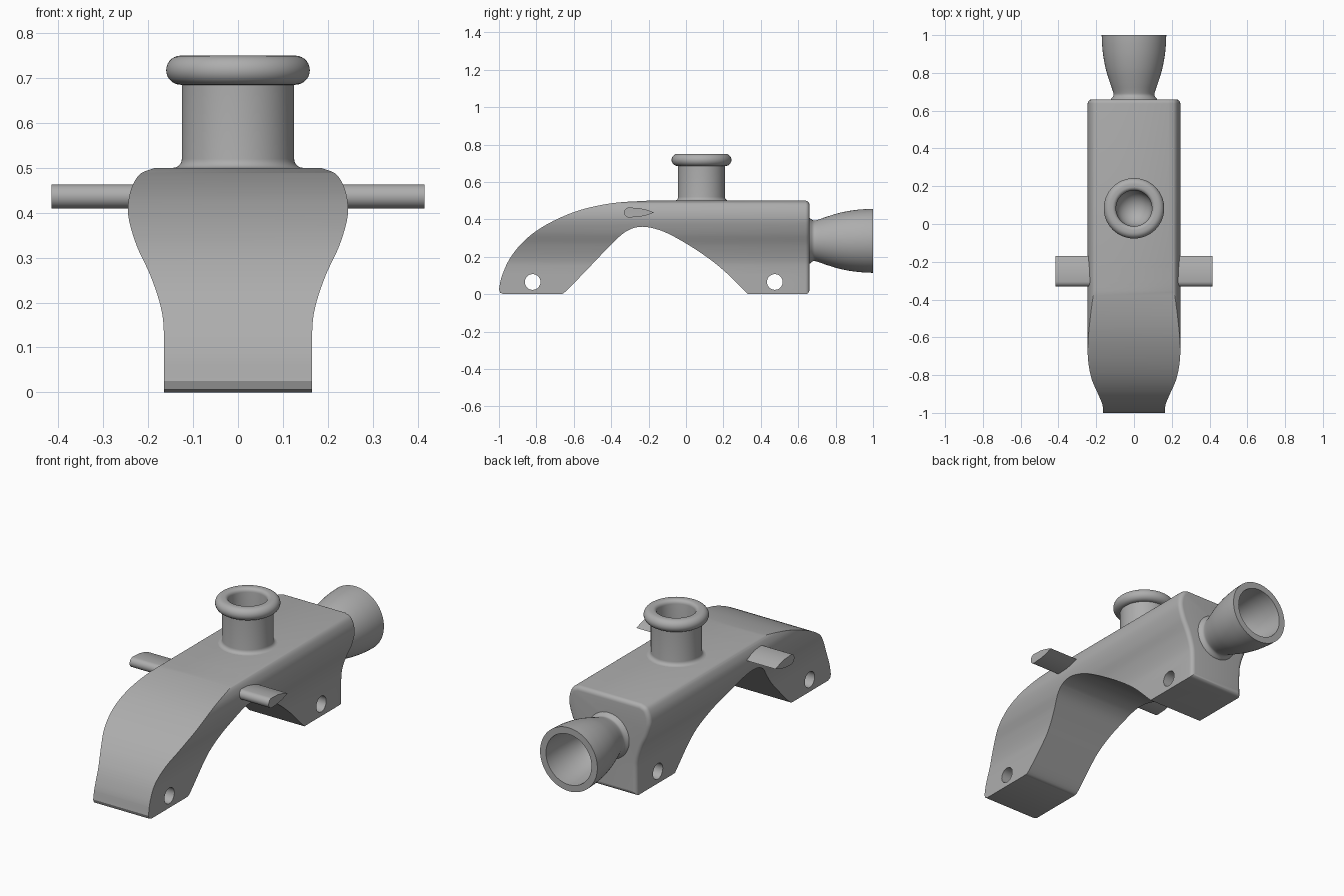
import bpy, bmesh, math
from mathutils import Matrix, Vector

if "Cube" in bpy.data.objects:
    bpy.data.objects.remove(bpy.data.objects["Cube"])

GREY = (0.42, 0.42, 0.42, 1)
mat = bpy.data.materials.new("plain grey")
mat.use_nodes = True
mat.diffuse_color = GREY
mat.node_tree.nodes["Principled BSDF"].inputs["Base Color"].default_value = GREY


def make(name, bm):
    bmesh.ops.recalc_face_normals(bm, faces=bm.faces)
    me = bpy.data.meshes.new(name)
    bm.to_mesh(me)
    bm.free()
    ob = bpy.data.objects.new(name, me)
    me.materials.append(mat)
    bpy.context.collection.objects.link(ob)
    return ob


def spline(pts, steps=6):
    """Smooth open curve through the points."""
    p = [Vector(q) for q in pts]
    p = [2 * p[0] - p[1]] + p + [2 * p[-1] - p[-2]]
    out = []
    for a, b, c, d in zip(p, p[1:], p[2:], p[3:]):
        for i in range(steps):
            t = i / steps
            out.append((2 * b + (c - a) * t + (2 * a - 5 * b + 4 * c - d) * t**2
                        + (3 * b - a - 3 * c + d) * t**3) / 2)
    return out + [p[-2]]


def prism(pts, place, depth):
    """Extrude a closed outline; place(u, v) gives its first end."""
    bm = bmesh.new()
    face = bm.faces.new([bm.verts.new(place(*q)) for q in pts])
    ext = bmesh.ops.extrude_face_region(bm, geom=[face])["geom"]
    cap = [g for g in ext if isinstance(g, bmesh.types.BMFace)][0]
    bmesh.ops.translate(bm, vec=depth, verts=cap.verts[:])
    return bm, cap


def lathe(name, pts, matrix, n=64):
    """Spin a (radius, height) profile whose last point lies on the axis."""
    bm = bmesh.new()
    rings = [[bm.verts.new((r * math.cos(math.tau * i / n), r * math.sin(math.tau * i / n), z))
              for i in range(n)] for r, z in pts[:-1]]
    for a, b in zip(rings, rings[1:]):
        for i in range(n):
            bm.faces.new((a[i], a[i - 1], b[i - 1], b[i]))
    tip = bm.verts.new((0, 0, pts[-1][1]))
    for i in range(n):
        bm.faces.new((rings[-1][i], rings[-1][i - 1], tip))
    bm.faces.new(rings[0])
    bm.transform(matrix)
    return make(name, bm)


def arc(cx, cy, r, a0, a1, n=10):
    return [(cx + r * math.cos(math.radians(a0 + (a1 - a0) * i / n)),
             cy + r * math.sin(math.radians(a0 + (a1 - a0) * i / n))) for i in range(n + 1)]


def boolean(ob, cutter, op):
    m = ob.modifiers.new(op, 'BOOLEAN')
    m.operation, m.solver, m.object = op, 'EXACT', cutter
    bpy.context.view_layer.objects.active = ob
    bpy.ops.object.modifier_apply(modifier=m.name)
    bpy.data.objects.remove(cutter)


# Body: waisted cross-section run front to back, with a rounded rear end
half = spline([(0.165, 0), (0.165, 0.13), (0.172, 0.19), (0.195, 0.26), (0.225, 0.325),
               (0.243, 0.385), (0.244, 0.425), (0.235, 0.46), (0.217, 0.487), (0.185, 0.5)])
outline = half + [Vector((-v.x, v.y)) for v in reversed(half)]
bm, cap = prism(outline, lambda u, v: (u, -1.1, v), (0, 1.76, 0))
bmesh.ops.bevel(bm, geom=list(cap.edges), offset=0.035, segments=5, profile=0.5,
                affect='EDGES', clamp_overlap=True)
body = make("body", bm)

# Arched side profile
back = spline([(-1, 0.025), (-0.985, 0.095), (-0.945, 0.185), (-0.88, 0.27), (-0.79, 0.345),
               (-0.67, 0.41), (-0.54, 0.457), (-0.38, 0.488), (-0.2, 0.5)])
arch = spline([(0.33, 0), (0.2, 0.128), (0.08, 0.22), (-0.05, 0.3), (-0.15, 0.345),
               (-0.245, 0.36), (-0.325, 0.332), (-0.41, 0.255), (-0.53, 0.13),
               (-0.645, 0.013), (-0.68, 0)])
side = back + [(-0.19, 0.55), (0.8, 0.55), (0.8, 0)] + arch + [(-0.975, 0), (-0.993, 0.007)]
bm, _ = prism(side, lambda u, v: (-0.4, u, v), (0.8, 0, 0))
boolean(body, make("side_shape", bm), 'INTERSECT')

# Pin holes through both feet
for y in (-0.82, 0.475):
    bm, _ = prism(arc(y, 0.065, 0.042, 0, 348.75, 31), lambda u, v: (-0.4, u, v), (0.8, 0, 0))
    boolean(body, make("pin_hole", bm), 'DIFFERENCE')

# Side fins: rounded nose, pointed tail
fin = arc(-0.305, 0.4365, 0.0265, 90, 270) + [
    (-0.25, 0.413), (-0.21, 0.422), (-0.17, 0.4365), (-0.21, 0.451), (-0.25, 0.46)]
fins = []
for name, s in (("left_fin", 1), ("right_fin", -1)):
    bm, _ = prism(fin, lambda u, v: (s * 0.2, u, v), (s * 0.215, 0, 0))
    fins.append(make(name, bm))

# Top spout with a rolled rim and round-bottomed bore
spout = lathe("top_spout",
              [(0.142, 0.48)] + arc(0.145, 0.52, 0.02, 270, 180, 5) + [(0.125, 0.685)]
              + arc(0.1275, 0.7175, 0.0325, -90, 90, 14)
              + arc(0.115, 0.73, 0.02, 90, 180, 5)
              + arc(0, 0.6, 0.095, 0, 90, 1)[:1]
              + arc(0, 0.6, 0.095, 0, -90, 12)[1:],
              Matrix.Translation((0, 0.083, 0)))

# Rear cup, flaring out along +y
outer = spline([(0.13, 0.65), (0.122, 0.662), (0.109, 0.68), (0.111, 0.7), (0.128, 0.75),
                (0.148, 0.815), (0.162, 0.885), (0.169, 0.95), (0.171, 1)], 4)
inner = spline([(0.136, 1), (0.134, 0.95), (0.127, 0.885), (0.113, 0.815),
                (0.09, 0.75), (0.055, 0.712), (0, 0.7)], 4)
cup = lathe("rear_cup", [tuple(v) for v in outer + inner],
            Matrix.Translation((0, 0, 0.285)) @ Matrix.Rotation(-math.pi / 2, 4, 'X'))

bpy.ops.object.select_all(action='DESELECT')
for ob in [body, spout, cup] + fins:
    ob.select_set(True)
bpy.context.view_layer.objects.active = body
bpy.ops.object.shade_smooth_by_angle(angle=math.radians(30))
